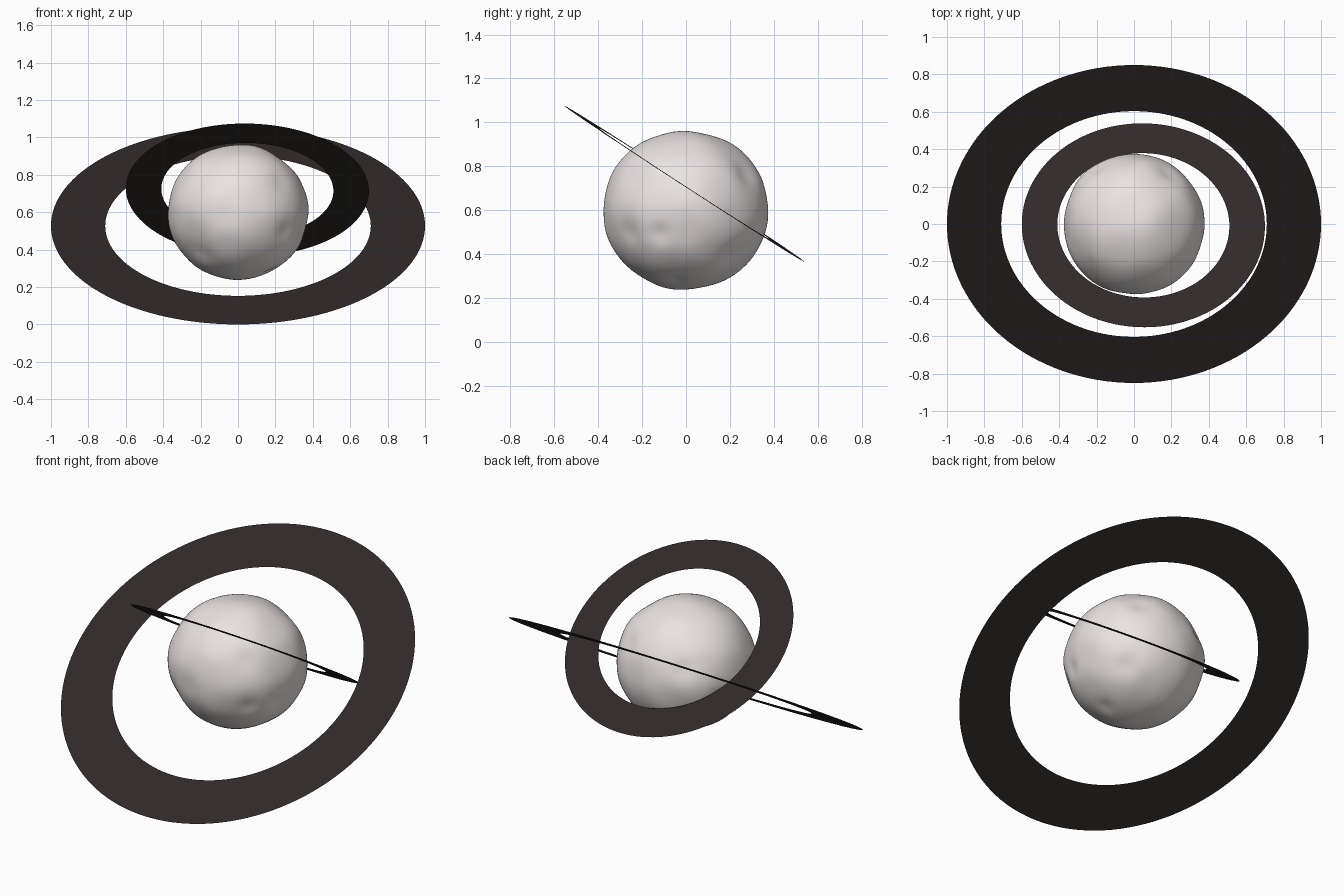
import bpy, bmesh
from math import radians, cos, sin, pi, exp
from mathutils import Vector, noise

if "Cube" in bpy.data.objects:
    bpy.data.objects.remove(bpy.data.objects["Cube"])


def material(name, rgb):
    m = bpy.data.materials.new(name)
    m.diffuse_color = (*rgb, 1)
    m.use_nodes = True
    m.node_tree.nodes["Principled BSDF"].inputs["Base Color"].default_value = m.diffuse_color
    return m


def link(bm, name, mat):
    me = bpy.data.meshes.new(name)
    bm.to_mesh(me)
    bm.free()
    me.materials.append(mat)
    ob = bpy.data.objects.new(name, me)
    bpy.context.collection.objects.link(ob)
    return ob


def flat_ring(name, r_in, r_out, loc, tilt, roll, mat, n=128):
    """Paper-thin annulus tilted about x, then rolled about y."""
    bm = bmesh.new()
    loops = [[bm.verts.new((r * cos(2 * pi * i / n), r * sin(2 * pi * i / n), 0))
              for i in range(n)] for r in (r_in, r_out)]
    a, b = loops
    for i in range(n):
        j = (i + 1) % n
        bm.faces.new((a[i], b[i], b[j], a[j]))
    ob = link(bm, name, mat)
    ob.location = loc
    ob.rotation_euler = (radians(tilt), radians(roll), 0)
    return ob


stone = material("pale_stone", (0.82, 0.77, 0.76))
dark = material("dark_ring", (0.03, 0.022, 0.022))

# Rocky planet: slightly flattened ball with gentle lumps and shallow dents
# each dent: direction x, y, z, angular width, depth
dents = [
    (-0.15, -0.95, -0.05, 0.20, 0.008), (-0.6, -0.8, -0.35, 0.22, 0.010),
    (-0.65, -0.7, -0.75, 0.20, 0.012), (0.6, -0.65, 0.45, 0.16, 0.006),
    (0.9, -0.32, -0.3, 0.14, 0.012), (0.4, -0.1, -0.8, 0.14, 0.010),
    (0.55, 0.8, 0.5, 0.18, 0.012), (0.65, 0.6, -0.6, 0.16, 0.010),
    (-0.5, 0.8, 0.3, 0.16, 0.010), (-0.8, 0.4, -0.2, 0.18, 0.010),
    (0.7, -0.7, -0.3, 0.16, 0.010),
]
dents = [(Vector(d[:3]).normalized(), d[3], d[4]) for d in dents]
bm = bmesh.new()
bmesh.ops.create_icosphere(bm, subdivisions=6, radius=1)
for v in bm.verts:
    d = v.co.normalized()
    r = 0.376 + 0.007 * noise.noise(d * 2.2 + Vector((3, 1, 7)))
    for c, w, depth in dents:
        r -= depth * exp(-(d.angle(c, 0) / w) ** 2)
    v.co = Vector((d.x * r, d.y * r * 1.005, d.z * r * 0.96))
for f in bm.faces:
    f.smooth = True
planet = link(bm, "planet", stone)
planet.location = (0, -0.002, 0.60)

# Two flat rings leaning opposite ways
flat_ring("outer_ring", 0.71, 1.0, (0, 0, 0.527), 31.8, 0, dark)
flat_ring("inner_ring", 0.46, 0.65, (0.05, -0.007, 0.72), -33, 1, dark)
